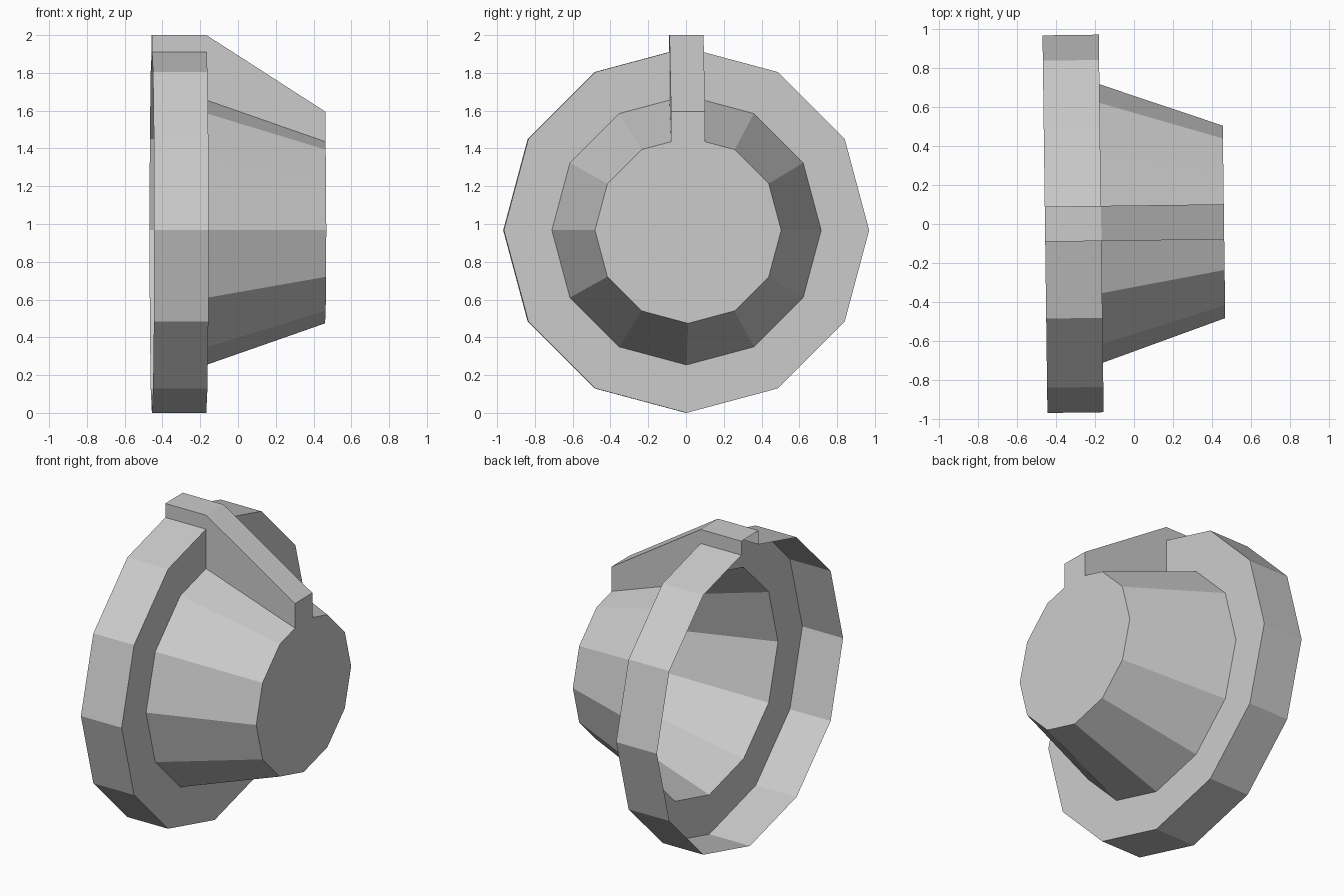
import bpy, bmesh
from math import sin, cos, tan, pi, radians
from mathutils import Matrix

if "Cube" in bpy.data.objects:
    bpy.data.objects.remove(bpy.data.objects["Cube"])

SIDES = 12
CENTRE_Z = 0.967
FIN_HALF = 0.09


def section(x, radius, fin_top):
    """12-sided outline around the x axis, its top corner replaced by the fin."""
    pts = []
    for i in range(SIDES):
        a = 2 * pi * i / SIDES
        if i == SIDES // 4:
            base = CENTRE_Z + radius - FIN_HALF * tan(pi / SIDES)
            pts += [(x, FIN_HALF, base), (x, FIN_HALF, fin_top),
                    (x, -FIN_HALF, fin_top), (x, -FIN_HALF, base)]
        else:
            pts.append((x, radius * cos(a), CENTRE_Z + radius * sin(a)))
    return pts


# Stations along the axis: rim back, rim front, cone base, cone tip
stations = [(-0.456, 0.967, 2.0), (-0.168, 0.967, 2.0),
            (-0.168, 0.713, 2.0), (0.461, 0.493, 1.595)]

bm = bmesh.new()
rings = [[bm.verts.new(p) for p in section(*s)] for s in stations]

# Thin shell walls, open at the back
for a, b in zip(rings, rings[1:]):
    n = len(a)
    for i in range(n):
        j = (i + 1) % n
        # the fin is continuous across the step, so skip its empty faces there
        if a is rings[1] and i in (3, 4, 5):
            continue
        bm.faces.new((a[i], a[j], b[j], b[i]))

# Flat end cap
bm.faces.new(rings[-1])
bmesh.ops.remove_doubles(bm, verts=bm.verts, dist=1e-5)

mesh = bpy.data.meshes.new("finned_cone_cover")
bm.to_mesh(mesh)
bm.free()

# Slight turn about the vertical axis
mesh.transform(Matrix.Translation((0, 0.005, 0)) @ Matrix.Rotation(radians(0.74), 4, 'Z'))
cover = bpy.data.objects.new("finned_cone_cover", mesh)
bpy.context.collection.objects.link(cover)
